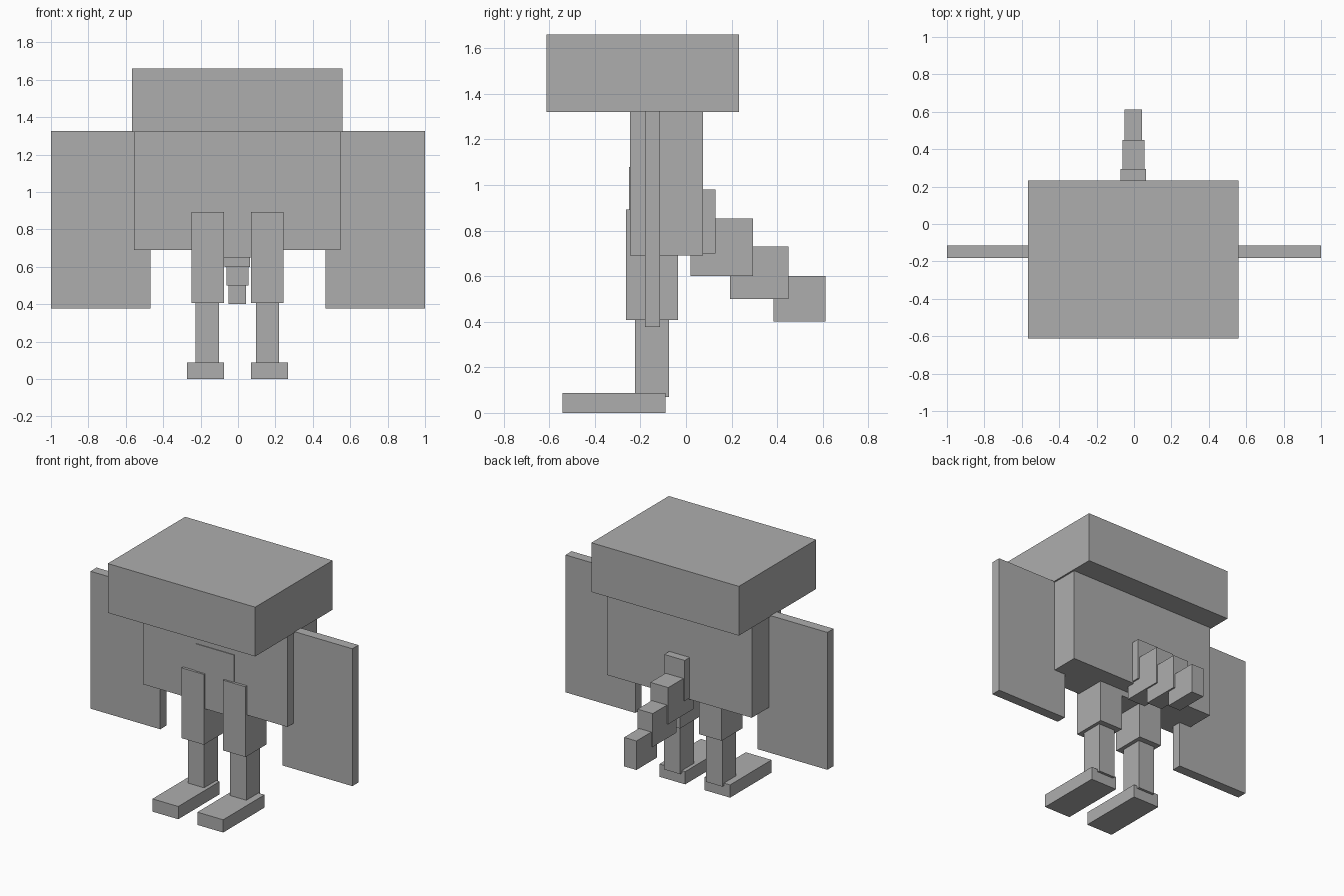
import bpy
import bmesh
from mathutils import Matrix, Vector

if "Cube" in bpy.data.objects:
    bpy.data.objects.remove(bpy.data.objects["Cube"])

grey = bpy.data.materials.new("plain grey")
grey.diffuse_color = (0.42, 0.42, 0.42, 1)
grey.use_nodes = True
grey.node_tree.nodes["Principled BSDF"].inputs["Base Color"].default_value = grey.diffuse_color

CX = -0.003  # centre line of the figure


def box(name, x, y, z):
    """Box spanning the given (min, max) ranges."""
    lo, hi = Vector((x[0], y[0], z[0])), Vector((x[1], y[1], z[1]))
    bm = bmesh.new()
    bmesh.ops.create_cube(bm, size=1, matrix=Matrix.Diagonal((*(hi - lo), 1)))
    mesh = bpy.data.meshes.new(name)
    bm.to_mesh(mesh)
    bm.free()
    mesh.materials.append(grey)
    obj = bpy.data.objects.new(name, mesh)
    obj.location = (lo + hi) / 2
    bpy.context.collection.objects.link(obj)


def centred(name, half, y, z):
    box(name, (CX - half, CX + half), y, z)


def pair(name, inner, outer, y, z, cx=CX):
    box(name + "_right", (cx + inner, cx + outer), y, z)
    box(name + "_left", (cx - outer, cx - inner), y, z)


# Head, body and the hip block that slightly pokes out of the body
centred("head", 0.563, (-0.612, 0.232), (1.32, 1.66))
centred("body", 0.552, (-0.245, 0.075), (0.69, 1.32))
centred("hips", 0.147, (-0.25, -0.035), (0.65, 1.08))

# Flat side wings
pair("wing", 0.467, 1.0, (-0.181, -0.114), (0.378, 1.326), cx=0)

# Legs
pair("thigh", 0.073, 0.245, (-0.263, -0.035), (0.407, 0.892))
pair("shin", 0.099, 0.223, (-0.224, -0.074), (0.07, 0.41))
pair("foot", 0.073, 0.27, (-0.543, -0.091), (0.0, 0.088))

# Tail, stepping down and tapering backwards
tail = [
    (0.078, (-0.17, 0.13), (0.70, 0.98)),
    (0.068, (0.02, 0.295), (0.60, 0.853)),
    (0.058, (0.193, 0.45), (0.50, 0.73)),
    (0.047, (0.385, 0.612), (0.40, 0.60)),
]
for i, (half, y, z) in enumerate(tail, 1):
    centred(f"tail_segment_{i}", half, y, z)
